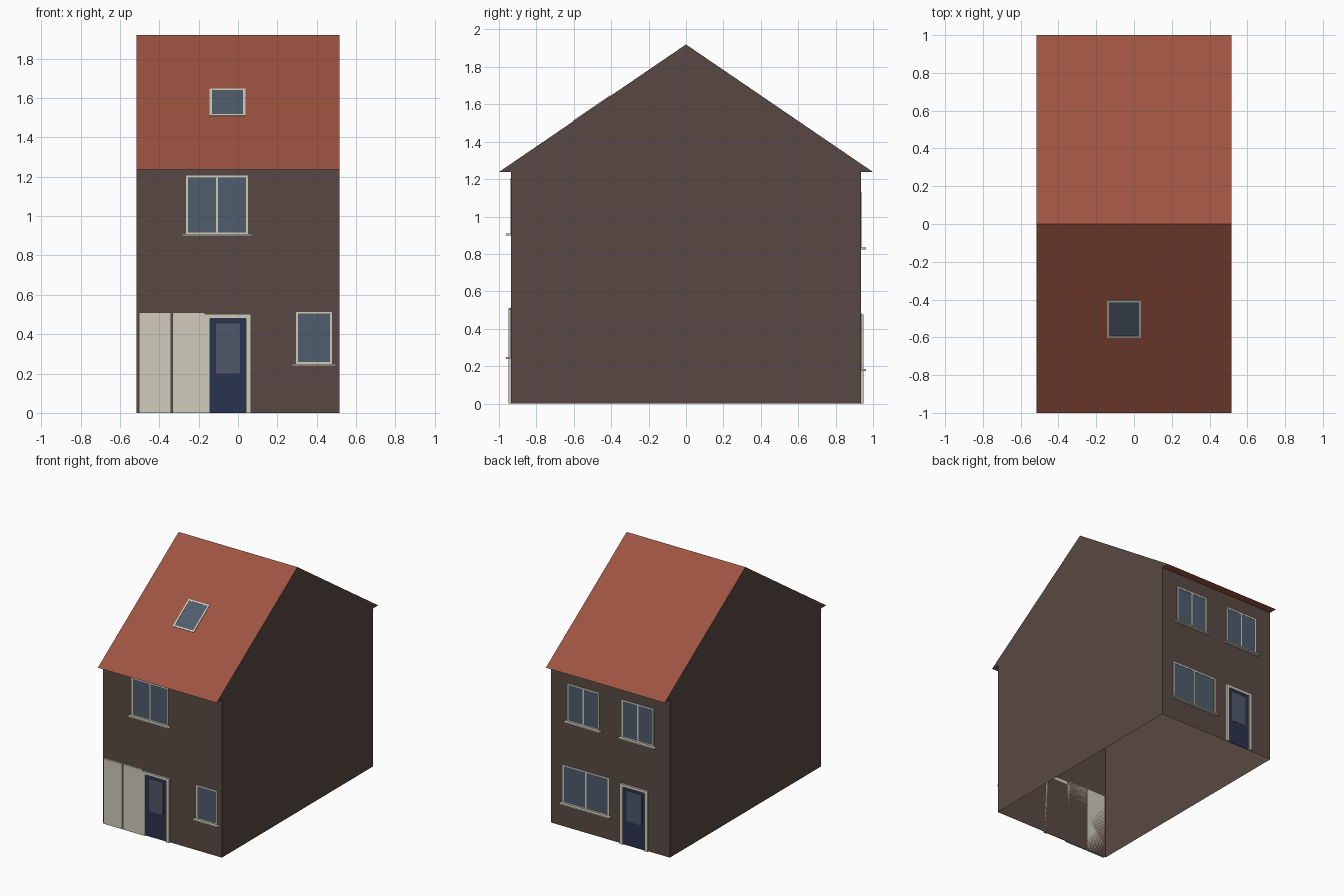
import bpy, bmesh
from math import atan2, cos, pi
from mathutils import Matrix, Vector

if "Cube" in bpy.data.objects:
    bpy.data.objects.remove(bpy.data.objects["Cube"])

HW, WALL, EAVE_Y, EAVE_Z, RIDGE = 0.515, 0.935, 1.0, 1.238, 1.92


def material(name, rgb):
    m = bpy.data.materials.new(name)
    m.diffuse_color = [((c / 255 + 0.055) / 1.055) ** 2.4 for c in rgb] + [1]
    m.use_nodes = True
    m.node_tree.nodes["Principled BSDF"].inputs["Base Color"].default_value = m.diffuse_color
    return m


BRICK = material("brick", (89, 73, 67))
TILE = material("roof_tile", (158, 84, 65))
TRIM = material("trim", (208, 204, 188))
GLASS = material("glass", (78, 93, 108))
DOOR = material("door_paint", (42, 52, 78))
DOOR_GLASS = material("door_glass", (78, 88, 104))


def finish(name, bm, mat):
    me = bpy.data.meshes.new(name)
    bm.to_mesh(me)
    bm.free()
    me.materials.append(mat)
    bpy.context.collection.objects.link(bpy.data.objects.new(name, me))


def faces(name, polys, mat):
    bm = bmesh.new()
    for poly in polys:
        bm.faces.new([bm.verts.new(p) for p in poly])
    bmesh.ops.remove_doubles(bm, verts=bm.verts, dist=1e-5)
    finish(name, bm, mat)


def boxes(name, plane, items, mat):
    """Boxes (u0, u1, v0, v1, depth0, depth1) placed on a facade plane."""
    bm = bmesh.new()
    for u0, u1, v0, v1, d0, d1 in items:
        centre = Vector(((u0 + u1) / 2, (v0 + v1) / 2, (d0 + d1) / 2))
        size = Matrix.Diagonal((u1 - u0, v1 - v0, d1 - d0, 1))
        bmesh.ops.create_cube(bm, size=1, matrix=plane @ Matrix.Translation(centre) @ size)
    finish(name, bm, mat)


def window(name, plane, u0, u1, v0, v1, mullion=False, sill=True, t=0.01):
    d = 0.004
    bars = [(u0, u0 + t, v0, v1, -d, d), (u1 - t, u1, v0, v1, -d, d),
            (u0 + t, u1 - t, v0, v0 + t, -d, d), (u0 + t, u1 - t, v1 - t, v1, -d, d)]
    if mullion:
        c = (u0 + u1) / 2
        bars.append((c - t / 2, c + t / 2, v0 + t, v1 - t, -d, d))
    boxes(name + "_frame", plane, bars, TRIM)
    boxes(name + "_glass", plane, [(u0 + t, u1 - t, v0 + t, v1 - t, -d, d / 2)], GLASS)
    if sill:
        boxes(name + "_sill", plane, [(u0 - 0.02, u1 + 0.02, v0 - 0.01, v0, 0, 0.027)], TRIM)


def door(name, plane, u0, u1, top, t=0.025):
    d = 0.015
    boxes(name + "_frame", plane, [(u0, u0 + t, 0, top, 0, d), (u1 - t, u1, 0, top, 0, d),
                                   (u0 + t, u1 - t, top - 0.022, top, 0, d)], TRIM)
    boxes(name + "_leaf", plane, [(u0 + t, u1 - t, 0, top - 0.022, 0, 0.005)], DOOR)
    boxes(name + "_pane", plane, [(u0 + t + 0.03, u1 - t - 0.03, 0.4 * top, top - 0.047, 0, 0.007)], DOOR_GLASS)


# Open-bottomed shell: front and back walls, gable ends
walls = []
for s in (-1, 1):
    walls.append([(-s * HW, s * WALL, 0), (-s * HW, s * WALL, EAVE_Z),
                  (s * HW, s * WALL, EAVE_Z), (s * HW, s * WALL, 0)])
    gable = [(-WALL, 0), (WALL, 0), (WALL, EAVE_Z), (EAVE_Y, EAVE_Z),
             (0, RIDGE), (-EAVE_Y, EAVE_Z), (-WALL, EAVE_Z)]
    walls.append([(s * HW, y, z) for y, z in gable[::s]])
walls[0].reverse()
walls[2].reverse()
for w in (walls[0], walls[2]):
    w.reverse()
faces("walls", walls, BRICK)

# Roof slopes with flat soffits
roof = []
for s in (-1, 1):
    a, b = s * HW, -s * HW
    roof.append([(a, s * EAVE_Y, EAVE_Z), (a, 0, RIDGE), (b, 0, RIDGE), (b, s * EAVE_Y, EAVE_Z)])
    roof.append([(a, s * WALL, EAVE_Z), (a, s * EAVE_Y, EAVE_Z), (b, s * EAVE_Y, EAVE_Z), (b, s * WALL, EAVE_Z)])
faces("roof", roof, TILE)

# Facade planes: u to the viewer's right, v up, depth outwards
UP = Matrix.Rotation(pi / 2, 4, 'X')
FRONT = Matrix.Translation((0, -WALL, 0)) @ UP
BACK = Matrix.Translation((0, WALL, 0)) @ Matrix.Rotation(pi, 4, 'Z') @ UP

# Front openings
window("front_upper_window", FRONT, -0.264, 0.051, 0.908, 1.206, mullion=True)
window("front_lower_window", FRONT, 0.295, 0.477, 0.248, 0.514)
door("front_door", FRONT, -0.168, 0.066, 0.502)
boxes("storage_panels", FRONT, [(-0.503, -0.340, 0, 0.511, 0, 0.015),
                                (-0.332, -0.168, 0, 0.511, 0, 0.015)], TRIM)

# Back openings
window("back_upper_window_left", BACK, -0.372, -0.095, 0.835, 1.13, mullion=True)
window("back_upper_window_right", BACK, 0.10, 0.377, 0.835, 1.13, mullion=True)
window("back_lower_window", BACK, -0.412, -0.012, 0.185, 0.483, mullion=True)
door("back_door", BACK, 0.09, 0.33, 0.475)

# Skylight lying on the front slope
pitch = atan2(RIDGE - EAVE_Z, EAVE_Y)
mid = -0.5025
SLOPE = Matrix.Translation((0, mid, RIDGE + mid * (RIDGE - EAVE_Z) / EAVE_Y)) @ Matrix.Rotation(pitch, 4, 'X')
half = 0.1 / cos(pitch)
window("skylight", SLOPE, -0.144, 0.038, -half, half, sill=False, t=0.012)
